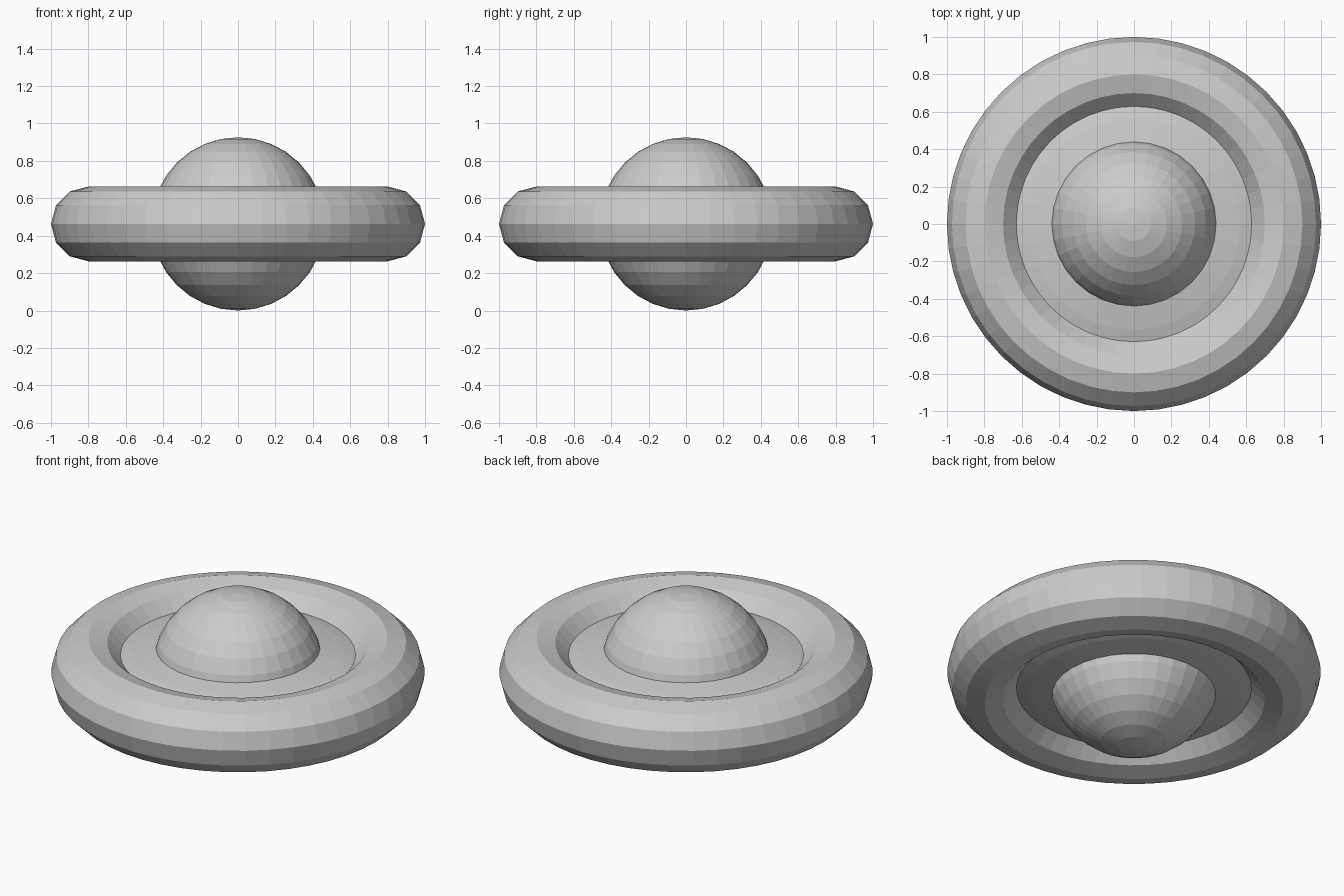
import bpy

if "Cube" in bpy.data.objects:
    bpy.data.objects.remove(bpy.data.objects["Cube"])

CENTRE = (0, 0, 0.463)

# Outer ring
bpy.ops.mesh.primitive_torus_add(major_segments=48, minor_segments=12,
                                 major_radius=0.8, minor_radius=0.2, location=CENTRE)
bpy.context.object.name = "outer_ring"


def ball(name, radius, half_height):
    bpy.ops.mesh.primitive_uv_sphere_add(segments=32, ring_count=16, radius=1, location=CENTRE)
    obj = bpy.context.object
    obj.name = name
    obj.scale = (radius, radius, half_height)
    bpy.ops.object.transform_apply(location=False, rotation=False, scale=True)


# Central dome and the shallow lens-shaped plate joining it to the ring
ball("central_ball", 0.463, 0.463)
ball("inner_plate", 0.8, 0.168)
